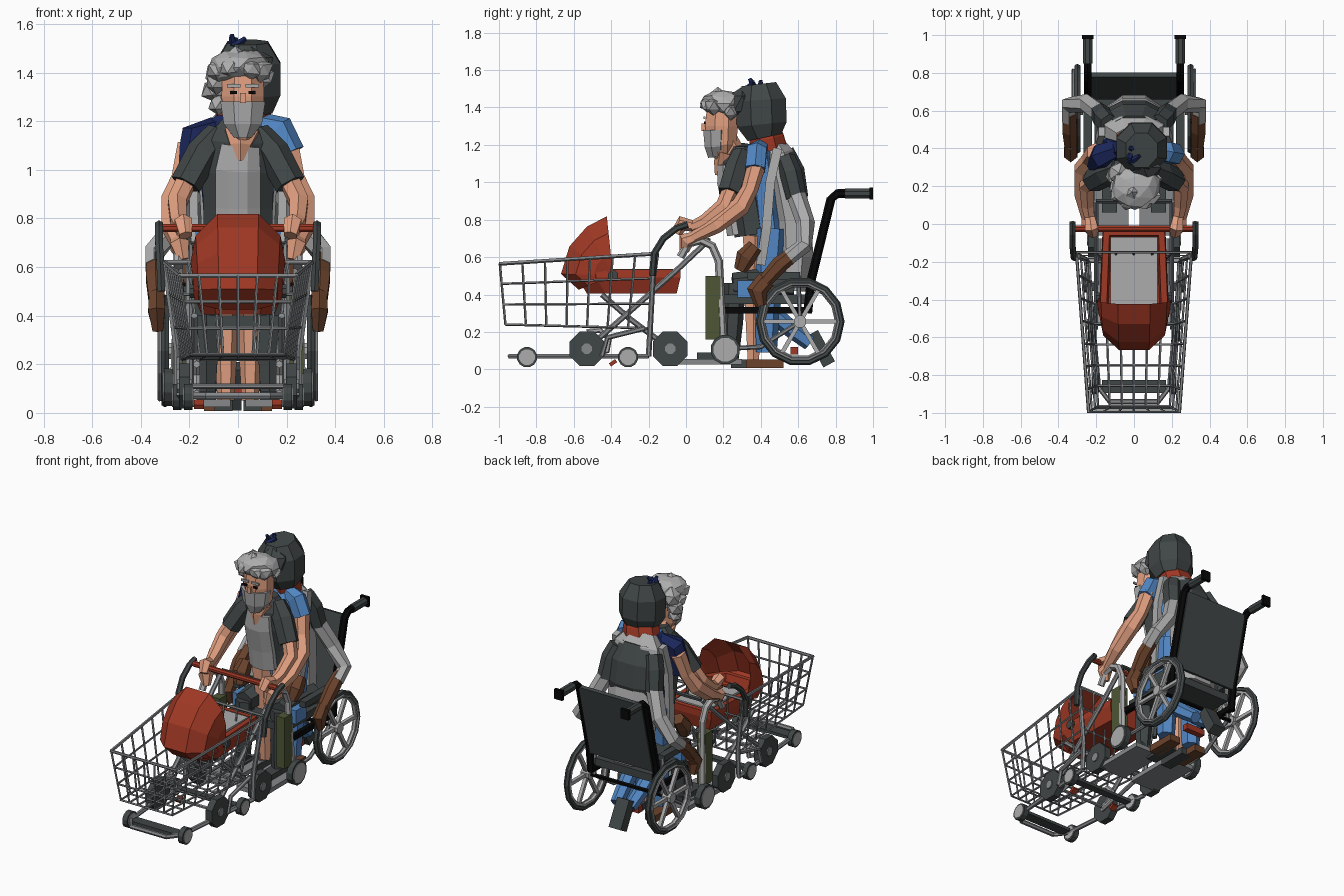
import bpy, bmesh, math, random
from mathutils import Vector, Matrix, Euler
random.seed(4)

def mat(name, r, g, b):
    m = bpy.data.materials.new(name)
    m.diffuse_color = (r ** 2.2, g ** 2.2, b ** 2.2, 1)
    return m
DARK = mat("dark grey", .26, .28, .28)
LIGHT = mat("light grey", .67, .67, .67)
METAL = mat("metal grey", .52, .53, .54)
RED = mat("red", .62, .23, .16)
SKIN = mat("skin", .88, .62, .50)
BLUE = mat("blue", .33, .53, .77)
NAVY = mat("navy", .13, .17, .36)
BROWN = mat("brown", .42, .27, .19)
OLIVE = mat("olive", .31, .34, .22)
BLACK = mat("black", .06, .06, .06)

def finish(name, bm, *mats):
    bmesh.ops.recalc_face_normals(bm, faces=bm.faces)
    me = bpy.data.meshes.new(name)
    bm.to_mesh(me); bm.free()
    for m in mats:
        me.materials.append(m)
    ob = bpy.data.objects.new(name, me)
    bpy.context.collection.objects.link(ob)
    return ob

def sweep(bm, pts, rad, n=6, closed=False):
    """Tube along pts; rad is one radius, or one (ru, rv) per point."""
    pts = [Vector(p) for p in pts]
    k = len(pts)
    tan = []
    for i in range(k):
        a = pts[(i - 1) % k] if closed or i > 0 else pts[0]
        b = pts[(i + 1) % k] if closed or i < k - 1 else pts[-1]
        tan.append((b - a).normalized())
    ref = min((Vector((1, 0, 0)), Vector((0, 1, 0)), Vector((0, 0, 1))),
              key=lambda e: round(max(abs(t.dot(e)) for t in tan), 1))
    rings = []
    for i, (p, t) in enumerate(zip(pts, tan)):
        u = (ref - t * ref.dot(t)).normalized()
        v = t.cross(u)
        r = rad[i] if isinstance(rad, list) else rad
        ru, rv = r if isinstance(r, tuple) else (r, r)
        rings.append([bm.verts.new(p + u * ru * math.cos(a) + v * rv * math.sin(a))
                      for a in (2 * math.pi * (j + .5) / n for j in range(n))])
    for i in range(k if closed else k - 1):
        A, B = rings[i], rings[(i + 1) % k]
        for j in range(n):
            bm.faces.new((A[j], A[(j + 1) % n], B[(j + 1) % n], B[j]))
    if not closed:
        bm.faces.new(rings[0]); bm.faces.new(rings[-1])

def tube(name, pts, rad, m, n=6, closed=False):
    bm = bmesh.new(); sweep(bm, pts, rad, n, closed)
    return finish(name, bm, m)

def pair(name, pts, rad, m, n=6):
    for s, side in ((1, "right"), (-1, "left")):
        tube(f"{name}_{side}", [(s * x, y, z) for x, y, z in pts], rad, m, n)

def box(name, c, size, m, rot=(0, 0, 0)):
    bm = bmesh.new()
    M = Matrix.Translation(c) @ Euler(rot).to_matrix().to_4x4() @ Matrix.Diagonal((*size, 1))
    bmesh.ops.create_cube(bm, size=1, matrix=M)
    return finish(name, bm, m)

def pair_box(name, c, size, m, rot=(0, 0, 0)):
    for s, side in ((1, "right"), (-1, "left")):
        box(f"{name}_{side}", (s * c[0], c[1], c[2]), size, m, rot)

def blob(name, c, size, m, sub=2, jit=0.0):
    bm = bmesh.new()
    bmesh.ops.create_icosphere(bm, subdivisions=sub, radius=1)
    for v in bm.verts:
        v.co = Vector(c) + Vector([a * b for a, b in zip(v.co, size)]) * (1 + random.uniform(-jit, jit))
    return finish(name, bm, m)

def disc(name, x, y, z, r, w, m, n=10):
    pair(name, [(x - w / 2, y, z), (x + w / 2, y, z)], r, m, n)

def lerp(a, b, t):
    return a + (b - a) * t

# --- shopping cart basket
def cage(u, v, s=1):
    return (s * lerp(lerp(.19, .235, u), lerp(.24, .305, u), v),
            lerp(lerp(-.965, -.2, u), lerp(-.995, -.15, u), v),
            lerp(lerp(.24, .22, u), lerp(.565, .62, u), v))
bm = bmesh.new()
for v in (0, .33, .67, 1):
    loop = [cage(1, v, -1), cage(0, v, -1), cage(0, v), cage(1, v)]
    sweep(bm, loop, .011 if v == 1 else .007, 5, True)
for i in range(8):
    u = i / 7
    sweep(bm, [cage(u, 1, -1), cage(u, 0, -1), cage(u, 0), cage(u, 1)], .007, 5)
for s in (-.67, -.33, 0, .33, .67):
    sweep(bm, [cage(0, 1, s), cage(0, 0, s), cage(1, 0, s), cage(1, 1, s)], .007, 5)
finish("cart_basket", bm, METAL)

# --- shopping cart frame, handle and casters
tube("cart_base", [(-.25, -.2, .07), (-.19, -.86, .07), (-.13, -.94, .07),
                   (.13, -.94, .07), (.19, -.86, .07), (.25, -.2, .07)], .015, METAL)
pair("cart_post", [(.24, -.45, .07), (.24, -.42, .17), (.24, -.22, .22)], .014, METAL)
pair("cart_upright", [(.25, -.2, .07), (.25, -.19, .25), (.3, -.17, .62)], .015, METAL)
pair("cart_handle_arm", [(.315, -.18, .5), (.32, -.17, .62), (.325, -.12, .7), (.325, -.05, .755), (.325, .01, .775)],
     .018, DARK)
tube("cart_handle", [(-.31, -.025, .76), (.31, -.025, .76)], .018, RED, 8)
box("cart_lower_tray", (0, -.86, .07), (.34, .07, .02), DARK)
box("cart_rear_tray", (0, -.33, .07), (.46, .05, .02), DARK)
for y, x in ((-.85, .205), (-.31, .25)):
    disc("cart_caster", x, y, .065, .055, .035, DARK, 12)
    disc("cart_caster_hub", x, y, .065, .043, .042, LIGHT, 12)

# --- pram hood: ribs fanned about the side pivot
bm = bmesh.new()
ribs = []
for ang, k in ((84, 1), (62, .93), (34, .88), (2, .87), (-22, .62)):
    a = math.radians(ang)
    prof = [(.18, 0), (.195, .12), (.175, .23), (.085, .32), (-.085, .32), (-.175, .23), (-.195, .12), (-.18, 0)]
    sq = lerp(.93, 1, max(ang, 0) / 84)
    ribs.append([bm.verts.new((x * sq, -.39 - r * k * math.cos(a), .5 + r * k * math.sin(a))) for x, r in prof])
for A, B in zip(ribs, ribs[1:]):
    for j in range(7):
        bm.faces.new((A[j], A[j + 1], B[j + 1], B[j]))
finish("pram_hood", bm, RED)

# --- pram tub, bedding and chassis
bm = bmesh.new()
rings = [[bm.verts.new((x, y, z)) for x, y in ((-hx * .6, y0), (hx * .6, y0), (hx, y0 + .1), (hx * .9, y1), (-hx * .9, y1), (-hx, y0 + .1))]
         for hx, y0, y1, z in ((.15, -.53, -.05, .405), (.185, -.58, -.03, .49), (.18, -.58, -.03, .535),
                               (.145, -.55, -.06, .535), (.135, -.53, -.07, .47))]
for A, B in zip(rings, rings[1:]):
    for j in range(6):
        bm.faces.new((A[j], A[(j + 1) % 6], B[(j + 1) % 6], B[j]))
bm.faces.new(rings[0]); bm.faces.new(rings[-1])
finish("pram_tub", bm, RED)
box("pram_bedding", (0, -.25, .5), (.25, .36, .075), LIGHT)
disc("pram_hinge", .19, -.39, .5, .03, .02, DARK, 8)
pair("pram_push_bar", [(.2, -.53, .11), (.2, -.3, .31), (.2, -.05, .53), (.2, .12, .69)], .015, METAL)
pair("pram_cross_bar", [(.18, -.45, .4), (.18, -.3, .27), (.18, -.085, .11)], .015, METAL)
pair("pram_spring", [(.17, -.53, .2), (.17, -.46, .21), (.17, -.41, .16), (.17, -.42, .1), (.17, -.5, .08)], .015, LIGHT)
pair_box("pram_brake", (.16, -.39, .035), (.04, .04, .02), RED, (.6, 0, 0))
tube("pram_handle", [(-.2, .12, .69), (.2, .12, .69)], .014, DARK)
for y in (-.53, -.085):
    disc("pram_wheel", .22, y, .11, .1, .045, DARK, 8)
    disc("pram_hub", .22, y, .11, .03, .06, METAL, 8)
    tube("pram_axle", [(-.22, y, .11), (.22, y, .11)], .011, METAL)

# --- wheelchair
for s, side in ((1, "right"), (-1, "left")):
    def circle(x, r, n=14):
        return [(x, .61 + r * math.cos(2 * math.pi * i / n), .255 + r * math.sin(2 * math.pi * i / n)) for i in range(n)]
    tube("tyre_" + side, circle(s * .3, .22), .018, DARK, 6, True)
    tube("rim_" + side, circle(s * .3, .2), .014, LIGHT, 6, True)
    tube("hand_rim_" + side, circle(s * .322, .205), .009, METAL, 5, True)
    bm = bmesh.new()
    for p in circle(s * .3, .2, 6):
        sweep(bm, [(s * .3, .61, .255), p], .016, 4)
    sweep(bm, [(s * .27, .61, .255), (s * .33, .61, .255)], .035, 8)
    finish("spokes_" + side, bm, LIGHT)
disc("chair_caster", .285, .21, .105, .08, .04, DARK, 12)
disc("chair_caster_hub", .285, .21, .105, .065, .048, LIGHT, 12)
pair("chair_front_tube", [(.245, -.03, .6), (.245, .01, .67), (.245, .08, .69), (.245, .14, .66), (.245, .175, .58),
                          (.25, .185, .4), (.26, .2, .12)], .022, LIGHT, 6)
pair_box("side_panel", (.24, .145, .33), (.06, .08, .34), OLIVE)
pair("back_post", [(.245, .65, .3), (.245, .67, .48), (.245, .775, .91), (.245, .81, .94), (.245, .86, .94)], .024, BLACK)
pair("push_grip", [(.245, .85, .94), (.245, .98, .94)], .028, DARK, 8)
pair_box("grip_end", (.245, .99, .94), (.06, .02, .065), BLACK)
box("backrest", (0, .73, .68), (.46, .025, .5), DARK, (-.24, 0, 0))
box("seat", (0, .43, .375), (.42, .46, .05), DARK)
pair_box("seat_rail", (.24, .42, .315), (.03, .46, .035), BLACK)
tube("wheel_axle", [(-.3, .61, .255), (.3, .61, .255)], .014, BLACK)
pair_box("armrest", (.245, .47, .5), (.045, .28, .04), DARK)
pair("rear_frame", [(.25, .6, .5), (.25, .61, .255), (.25, .4, .12), (.26, .2, .11)], .013, METAL)
pair_box("footrest", (.13, .12, .04), (.2, .36, .03), METAL)

# --- elderly walker: head, hair, mask
tube("walker_head", [(.02, .2, 1.13), (.02, .19, 1.2), (.02, .19, 1.3), (.02, .195, 1.4)],
     [(.04, .05), (.085, .085), (.095, .095), (.09, .09)], SKIN, 8)
tube("walker_mask", [(.02, .165, 1.135), (.02, .16, 1.19), (.02, .16, 1.28)],
     [(.04, .05), (.085, .065), (.1, .074)], LIGHT, 8)
box("nose", (.02, .098, 1.295), (.025, .03, .04), SKIN)
for x in (-.018, .058):
    box("eye", (x, .1, 1.318), (.028, .009, .014), BLACK)
    box("eyebrow", (x, .099, 1.345), (.055, .009, .014), LIGHT)
blob("walker_hair", (.005, .2, 1.42), (.13, .115, .075), LIGHT, 2, .12)
for c, r in (((-.08, .16, 1.41), .055), ((.09, .15, 1.41), .055), ((-.03, .12, 1.42), .05), ((.05, .12, 1.415), .05),
             ((-.09, .25, 1.33), .06), ((-.08, .27, 1.4), .07), ((-.01, .17, 1.46), .05), ((.1, .24, 1.38), .05),
             ((-.08, .23, 1.27), .045), ((0, .28, 1.36), .07), ((-.09, .2, 1.36), .05)):
    blob("hair_tuft", c, (r, r, r * .9), LIGHT, 1, .15)
tube("walker_neck", [(.01, .3, 1.08), (.02, .22, 1.22)], .06, SKIN, 6)

# --- elderly walker: vest, shirt, arms
tube("walker_vest", [(0, .36, .72), (0, .34, .85), (0, .31, 1.0), (0, .29, 1.12), (.01, .29, 1.2)],
     [(.15, .11), (.155, .11), (.16, .115), (.15, .1), (.08, .06)], DARK, 8)
tube("walker_shirt", [(0, .275, .72), (0, .255, .85), (0, .222, 1.0), (.01, .215, 1.1)],
     [(.1, .06), (.1, .06), (.1, .06), (.085, .05)], LIGHT, 8)
tube("walker_chest", [(.01, .184, 1.035), (.01, .194, 1.1), (.015, .21, 1.16)], [(.015, .03), (.05, .045), (.08, .055)], SKIN, 6)
pair("walker_sleeve", [(.08, .3, 1.15), (.145, .27, 1.07), (.215, .23, .94)], [.055, .068, .065], DARK, 6)
pair("walker_arm", [(.21, .24, .96), (.25, .2, .87), (.245, .1, .79), (.235, .03, .76)], [.045, .045, .038, .03], SKIN, 6)
pair("walker_hand", [(.235, .04, .765), (.225, -.02, .78), (.215, -.05, .73)], [.03, .042, .03], SKIN, 6)
pair("walker_leg", [(.08, .37, .72), (.05, .36, .4), (.05, .36, .05)], [.075, .055, .035], SKIN, 6)
pair_box("walker_shoe", (.06, .34, .03), (.075, .2, .045), DARK)

# --- shopper in blue: torso, arms, jeans
ob = tube("shopper_shirt", [(0, .45, .62), (0, .43, .8), (0, .41, 1.0), (0, .4, 1.14), (0, .41, 1.22)],
          [(.15, .1), (.15, .1), (.17, .1), (.18, .09), (.1, .07)], BLUE, 8)
ob.data.materials.append(NAVY)
for p in ob.data.polygons:
    p.material_index = 1 if p.center.x < 0 else 0
tube("shopper_sleeve_right", [(.1, .4, 1.19), (.17, .38, 1.17), (.215, .37, 1.07)], [.045, .06, .06], BLUE, 6)
tube("shopper_sleeve_left", [(-.09, .4, 1.17), (-.165, .36, 1.14), (-.2, .33, .96)], [.05, .07, .065], NAVY, 6)
pair("shopper_arm", [(.205, .38, 1.1), (.235, .34, .96), (.27, .29, .87), (.275, .16, .77), (.25, .03, .7)],
     [.05, .045, .052, .045, .03], SKIN, 6)
pair("shopper_hand", [(.25, .06, .71), (.24, 0, .69), (.225, -.01, .63)], [.03, .045, .025], SKIN, 6)
pair("shopper_jeans", [(.09, .45, .75), (.1, .44, .45), (.1, .43, .09)], [.1, .075, .055], BLUE, 6)
pair_box("jeans_knee", (.2, .33, .43), (.07, .11, .09), BLUE)
pair_box("shopper_shoe", (.1, .42, .03), (.08, .2, .045), BROWN)

# --- sitter in jacket: head, scarf, bow
tube("sitter_hair", [(.04, .42, 1.24), (.04, .405, 1.31), (.04, .4, 1.44), (.04, .39, 1.525)],
     [(.11, .1), (.145, .145), (.145, .145), (.09, .1)], DARK, 8)
blob("hair_lump", (.05, .3, 1.42), (.1, .08, .09), DARK, 1, .08)
tube("scarf", [(.02, .44, 1.19), (.03, .43, 1.24), (.03, .42, 1.3)], [(.125, .105), (.115, .1), (.09, .08)], RED, 8)
for a, b in (((-.02, .37, 1.5), (-.025, .34, 1.555)), ((-.02, .4, 1.5), (-.01, .4, 1.545)), ((-.02, .33, 1.5), (.03, .36, 1.54))):
    tube("bow", [a, b], [.022, .01], NAVY, 5)

# --- sitter: jacket, sleeves, gloves, legs
tube("jacket", [(0, .57, .42), (0, .58, .6), (0, .57, .8), (0, .53, 1.0), (0, .49, 1.15), (0, .46, 1.22)],
     [(.16, .1), (.16, .11), (.165, .105), (.175, .1), (.17, .09), (.1, .06)], LIGHT, 8)
tube("jacket_back", [(0, .585, .86), (0, .575, .92), (0, .555, 1.06), (0, .52, 1.17)],
     [(.15, .05), (.165, .085), (.16, .085), (.11, .06)], DARK, 8)
pair("jacket_front", [(.17, .49, 1.18), (.185, .45, 1.0), (.18, .43, .75), (.16, .4, .56)], [(.025, .035)] * 4, LIGHT, 4)
pair("jacket_upper_sleeve", [(.13, .53, 1.13), (.16, .56, 1.05), (.18, .59, .92)], [.055, .06, .055], DARK, 6)
pair("jacket_sleeve", [(.18, .59, .93), (.25, .64, .78), (.345, .63, .66), (.345, .55, .6)],
     [.052, .05, .045, .042], LIGHT, 6)
pair("glove_forearm", [(.34, .59, .63), (.34, .5, .56), (.335, .42, .47)], [.04, .045, .038], BROWN, 6)
pair("glove_hand", [(.335, .43, .48), (.335, .38, .42), (.33, .4, .34)], [(.035, .05), (.04, .055), (.025, .03)], BROWN, 6)
pair("sitter_thigh", [(.12, .58, .45), (.12, .4, .46), (.13, .25, .45)], [.085, .08, .065], DARK, 6)
pair("sitter_shin", [(.13, .26, .46), (.13, .25, .25), (.13, .24, .06)], [.06, .055, .042], DARK, 6)
pair_box("sitter_boot", (.13, .17, .06), (.08, .22, .06), DARK)
pair("brown_cuff", [(.2, .37, .66), (.2, .32, .6), (.19, .29, .53)], [.04, .055, .035], BROWN, 6)
pair("rear_shin", [(.07, .46, .3), (.06, .58, .2), (.05, .66, .14)], [.05, .045, .04], BLUE, 6)
box("rear_ankle", (0, .58, .1), (.14, .04, .04), RED)
box("rear_shoe", (-.03, .72, .11), (.09, .07, .19), DARK, (.5, 0, 0))
